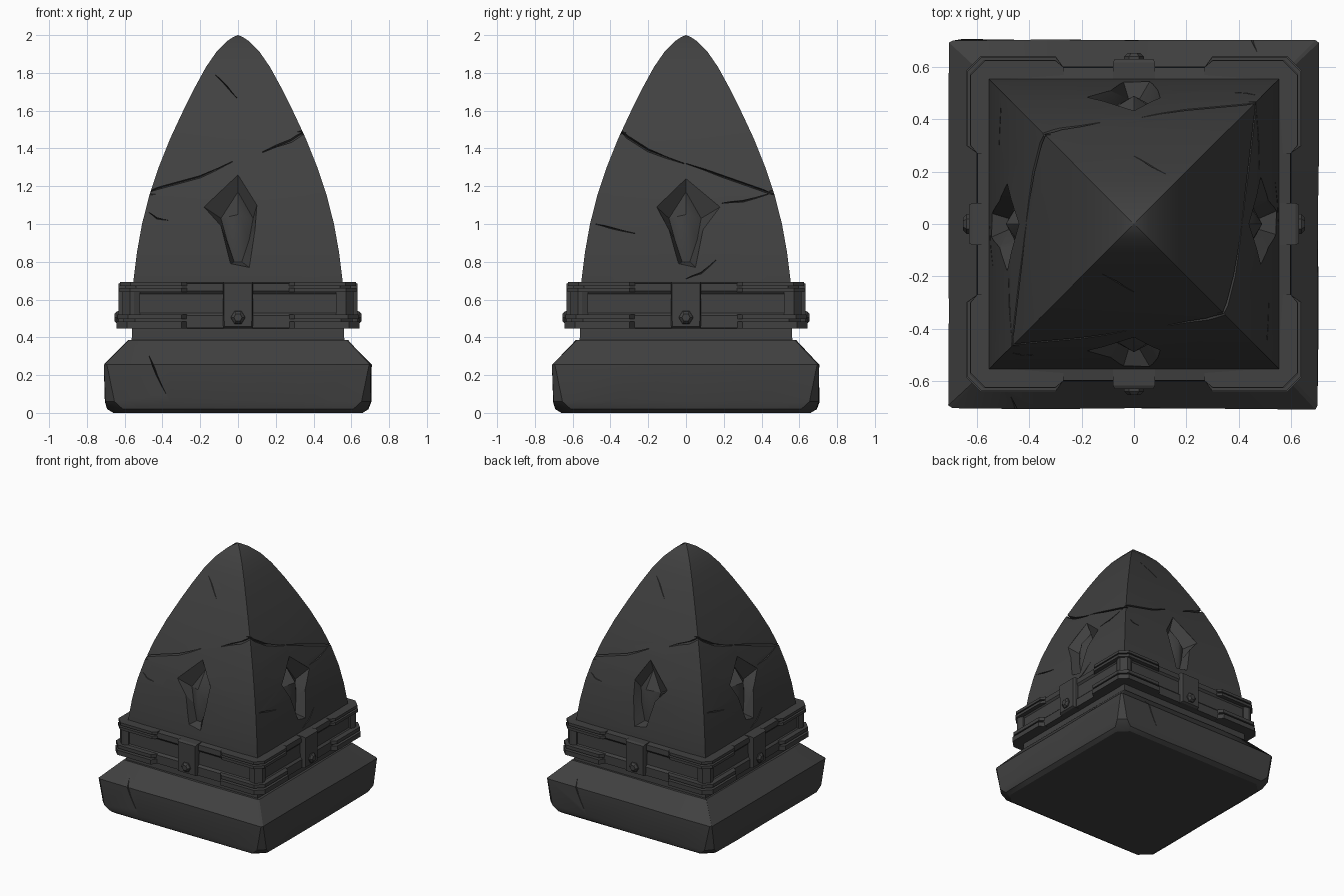
import bpy, bmesh, math, random
from mathutils import Vector

random.seed(4)
if "Cube" in bpy.data.objects:
    bpy.data.objects.remove(bpy.data.objects["Cube"])

stone = bpy.data.materials.new("dark_stone")
stone.use_nodes = True
COLOUR = (0.052, 0.052, 0.052, 1)
stone.diffuse_color = COLOUR
shader = stone.node_tree.nodes["Principled BSDF"]
shader.inputs["Base Color"].default_value = COLOUR
shader.inputs["Roughness"].default_value = 0.9


def place(u, out, z, side):
    """Point on one of four sides: u along the side, out from the axis."""
    a = side * math.pi / 2
    return Vector((u * math.cos(a) + out * math.sin(a),
                   u * math.sin(a) - out * math.cos(a), z))


def loft(bm, rings, tip=None):
    """Skin closed rings; the last ring is capped flat or fanned to a tip."""
    rows = [[bm.verts.new(p) for p in ring] for ring in rings]
    n = len(rows[0])
    for a, b in zip(rows, rows[1:]):
        for i in range(n):
            j = (i + 1) % n
            bm.faces.new((a[i], a[j], b[j], b[i]))
    bm.faces.new(rows[0][::-1])
    if tip is None:
        bm.faces.new(rows[-1])
    else:
        t = bm.verts.new(tip)
        for i in range(n):
            bm.faces.new((rows[-1][i], rows[-1][(i + 1) % n], t))


def make(name, bm):
    bmesh.ops.recalc_face_normals(bm, faces=bm.faces)
    mesh = bpy.data.meshes.new(name)
    bm.to_mesh(mesh)
    bm.free()
    mesh.materials.append(stone)
    obj = bpy.data.objects.new(name, mesh)
    bpy.context.collection.objects.link(obj)
    return obj


def activate(obj):
    bpy.ops.object.select_all(action='DESELECT')
    obj.select_set(True)
    bpy.context.view_layer.objects.active = obj


def carve(obj, bm):
    cutter = make("cutter", bm)
    cutter.hide_render = True
    mod = obj.modifiers.new("carve", 'BOOLEAN')
    mod.operation, mod.solver, mod.object = 'DIFFERENCE', 'EXACT', cutter
    mod.use_self = True
    activate(obj)
    bpy.ops.object.modifier_apply(modifier=mod.name)
    bpy.data.objects.remove(cutter)


def smooth(obj, degrees=28):
    activate(obj)
    bpy.ops.object.shade_smooth_by_angle(angle=math.radians(degrees))


def square(z, half, cut, jitter=0.0, mids=()):
    """Square ring with chamfered corners and optional uneven sides."""
    pts = []
    for side in range(4):
        for u in (cut - half, *mids, half - cut):
            pts.append(place(u, half + random.uniform(-jitter, jitter), z, side))
    return pts


# Curved four-sided spire
SPIRE = [(0.3, 0.565), (0.69, 0.555), (0.85, 0.535), (1.0, 0.508), (1.15, 0.47),
         (1.3, 0.42), (1.45, 0.36), (1.6, 0.29), (1.72, 0.23), (1.83, 0.17),
         (1.91, 0.115), (1.97, 0.055), (1.99, 0.025)]


def spire_half(z):
    for (z0, h0), (z1, h1) in zip(SPIRE, SPIRE[1:]):
        if z <= z1:
            return h0 + (h1 - h0) * (z - z0) / (z1 - z0)
    return 0.0


bm = bmesh.new()
loft(bm, [[place(-h, h, z, s) for s in range(4)] for z, h in SPIRE], Vector((0, 0, 2)))
spire = make("spire", bm)


def crack(bm, path, side, width, half=spire_half, depth=0.03):
    """V-shaped groove along a path of (u, z) points, thin at its ends."""
    way = Vector(path[-1]) - Vector(path[0])
    across = Vector((-way.y, way.x)).normalized()
    rings = []
    for i, (u, z) in enumerate(path):
        w = width * (0.2 if i in (0, len(path) - 1) else 1)
        d = across * w
        rings.append([place(u + d.x, half(z + d.y) + 0.03, z + d.y, side),
                      place(u - d.x, half(z - d.y) + 0.03, z - d.y, side),
                      place(u, half(z) - depth, z, side)])
    loft(bm, rings)


def niche(bm, outer, inner, side, flip):
    """Kite-shaped recess with a faceted gem for its floor."""
    def ring(points, out):
        return [place(u * flip, out(z), z, side) for u, z in points]
    loft(bm, [ring(outer, lambda z: 0.62), ring(outer, spire_half),
              ring(inner, lambda z: spire_half(z) - 0.065)],
         place(0, spire_half(1.05) - 0.005, 1.05, side))


GEM = [(0, 1.17), (-0.09, 1.03), (-0.06, 0.92), (-0.02, 0.8), (0.02, 0.8),
       (0.06, 0.92), (0.08, 1.03)]
KITES = [[(0, 1.26), (-0.18, 1.09), (-0.09, 0.99), (-0.04, 0.79), (0.06, 0.77),
          (0.09, 0.97), (0.1, 1.1)],
         [(0, 1.24), (-0.155, 1.09), (-0.09, 0.97), (-0.04, 0.79), (0.05, 0.77),
          (0.09, 0.97), (0.18, 1.09)]]
CRACKS = [[([(-0.49, 1.16), (-0.42, 1.19), (-0.2, 1.25), (-0.03, 1.33)], 0.012),
           ([(0.13, 1.38), (0.28, 1.44), (0.31, 1.46), (0.38, 1.51)], 0.018),
           ([(-0.12, 1.79), (-0.06, 1.73), (0.0, 1.66)], 0.006),
           ([(-0.47, 1.06), (-0.43, 1.03), (-0.37, 1.02)], 0.007)],
          [([(-0.38, 1.52), (-0.31, 1.46), (-0.2, 1.39), (-0.01, 1.32)], 0.016),
           ([(0.0, 1.32), (0.2, 1.25), (0.4, 1.18), (0.49, 1.15)], 0.012),
           ([(0.19, 1.11), (0.3, 1.12), (0.44, 1.16)], 0.009),
           ([(-0.48, 1.0), (-0.4, 0.98), (-0.27, 0.95)], 0.008),
           ([(0.0, 0.71), (0.08, 0.74), (0.16, 0.81)], 0.008)]]
for side in range(4):
    bm = bmesh.new()
    niche(bm, KITES[side % 2], GEM, side, -1 if side == 2 else 1)
    for path, width in CRACKS[side % 2]:
        crack(bm, path, side, width)
    carve(spire, bm)
smooth(spire)

# Heavy, slightly uneven plinth
bm = bmesh.new()
loft(bm, [square(z, h, c, j, (-0.36, 0.02, 0.33)) for z, h, c, j in (
    (0.0, 0.66, 0.07, 0), (0.02, 0.69, 0.08, 0.004), (0.06, 0.704, 0.05, 0.004),
    (0.255, 0.706, 0.012, 0.005), (0.385, 0.58, 0.008, 0.004))])
base = make("plinth", bm)
bm = bmesh.new()
for side in (0, 2):
    crack(bm, [(-0.47, 0.3), (-0.43, 0.2), (-0.38, 0.1)], side, 0.008,
          lambda z: 0.706 - max(0, z - 0.255), 0.02)
carve(base, bm)
smooth(base)

# Band that wraps the spire
bm = bmesh.new()
loft(bm, [square(z, h, 0.06) for z, h in (
    (0.445, 0.55), (0.45, 0.605), (0.515, 0.605), (0.53, 0.59), (0.63, 0.588),
    (0.645, 0.6), (0.685, 0.598), (0.692, 0.55))])
make("band", bm)


def corner_rail(bm, z0, z1, reach, start, cut=0.055):
    """L-shaped strip hugging each corner."""
    plan = [(start, 0.57), (start, 0.6), (start + 0.03, reach), (reach - cut, reach)]
    plan += [(b, a) for a, b in reversed(plan)] + [(0.55, 0.55)]
    for side in range(4):
        loft(bm, [[place(u, o, z, side) for u, o in plan] for z in (z0, z1)])


# Paired lips leave a slot along each corner rail
bm = bmesh.new()
for z0, z1, reach in ((0.447, 0.483, 0.642), (0.496, 0.522, 0.638),
                      (0.64, 0.661, 0.628), (0.672, 0.693, 0.625)):
    corner_rail(bm, z0, z1, reach, 0.27)
make("corner_rails", bm)
bm = bmesh.new()
corner_rail(bm, 0.522, 0.64, 0.612, 0.52, 0.04)
make("corner_posts", bm)

# Clasp and stud at the middle of each side
clasps, studs = bmesh.new(), bmesh.new()
for side in range(4):
    loft(clasps, [[place(u * k, out, 0.568 + z * k, side)
                   for u, z in ((-0.078, -0.12), (0.078, -0.12),
                                (0.08, 0.125), (-0.08, 0.125))]
                  for out, k in ((0.54, 1), (0.617, 1), (0.632, 0.93))])
    loft(studs, [[place(r * math.cos(a * math.pi / 3), out,
                        0.505 + r * math.sin(a * math.pi / 3), side)
                  for a in range(6)]
                 for r, out in ((0.04, 0.61), (0.038, 0.64), (0.022, 0.655))])
make("clasps", clasps)
make("clasp_studs", studs)
